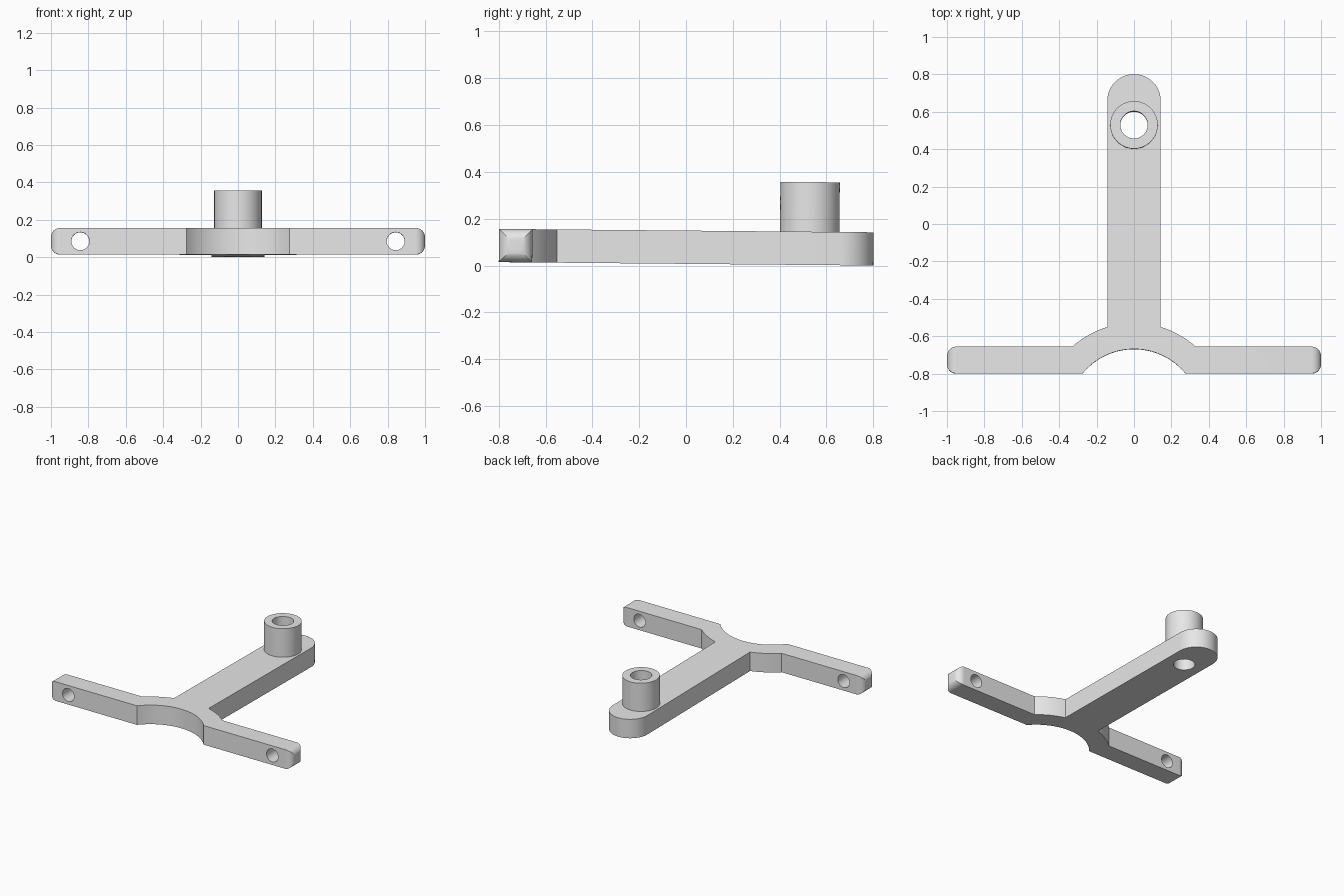
import bpy
import bmesh
from math import sin, cos, asin, acos, radians, degrees, pi
from mathutils import Matrix, Vector

if "Cube" in bpy.data.objects:
    bpy.data.objects.remove(bpy.data.objects["Cube"])

THICK = 0.142      # plate thickness
FRONT = -0.80      # front face of the cross arms
BACK = -0.657      # back face of the cross arms
STEM = 0.143       # half width of the stem
CORNER = 0.05      # rounding of the arm tips
ARC_Y = -1.026     # centre of the curved saddle
INNER, OUTER = 0.356, 0.495
BOSS_Y = 0.527

grey = bpy.data.materials.new("light grey")
grey.use_nodes = True
grey.diffuse_color = (0.8, 0.8, 0.8, 1)
grey.node_tree.nodes["Principled BSDF"].inputs["Base Color"].default_value = (0.8, 0.8, 0.8, 1)


def arc(cx, cy, r, start, end, steps=12):
    angles = [radians(start + (end - start) * i / steps) for i in range(steps + 1)]
    return [(cx + r * cos(a), cy + r * sin(a)) for a in angles]


def make_object(name, bm):
    bmesh.ops.recalc_face_normals(bm, faces=bm.faces)
    mesh = bpy.data.meshes.new(name)
    bm.to_mesh(mesh)
    bm.free()
    mesh.materials.append(grey)
    obj = bpy.data.objects.new(name, mesh)
    bpy.context.collection.objects.link(obj)
    return obj


def extrude(name, points, direction):
    bm = bmesh.new()
    face = bm.faces.new([bm.verts.new(p) for p in points])
    new = bmesh.ops.extrude_face_region(bm, geom=[face], use_keep_orig=True)["geom"]
    verts = [v for v in new if isinstance(v, bmesh.types.BMVert)]
    bmesh.ops.translate(bm, verts=verts, vec=Vector(direction))
    return make_object(name, bm)


def cylinder(name, radius, depth, location, along_y=False):
    bm = bmesh.new()
    turn = Matrix.Rotation(pi / 2 if along_y else 0, 4, "X")
    bmesh.ops.create_cone(bm, cap_ends=True, segments=64, radius1=radius, radius2=radius,
                          depth=depth, matrix=Matrix.Translation(location) @ turn)
    return make_object(name, bm)


def combine(target, tool, operation):
    mod = target.modifiers.new(operation.lower(), "BOOLEAN")
    mod.operation, mod.object, mod.solver = operation, tool, "EXACT"
    bpy.context.view_layer.objects.active = target
    bpy.ops.object.modifier_apply(modifier=mod.name)
    bpy.data.objects.remove(tool)


# Plan outline: saddle, arm tip, outer saddle, rounded stem end
half = arc(0, ARC_Y, INNER, 90, degrees(asin((FRONT - ARC_Y) / INNER)), 24)
half += arc(1 - CORNER, FRONT + CORNER, CORNER, -90, 0)
half += arc(1 - CORNER, BACK - CORNER, CORNER, 0, 90)
half += arc(0, ARC_Y, OUTER, degrees(asin((BACK - ARC_Y) / OUTER)), degrees(acos(STEM / OUTER)))
half += arc(0, 0.8 - STEM, STEM, 0, 90, 24)
outline = half + [(-x, y) for x, y in reversed(half[1:-1])]
bracket = extrude("bracket", [(x, y, 0) for x, y in outline], (0, 0, THICK))

# Arm tips rounded from the front as well
tip = arc(1 - CORNER, CORNER, CORNER, -90, 0)
tip += arc(1 - CORNER, THICK - CORNER, CORNER, 0, 90)
profile = tip + [(-x, z) for x, z in reversed(tip)]
combine(bracket, extrude("tip_profile", [(x, -1, z) for x, z in profile], (0, 2, 0)), "INTERSECT")

# Raised boss with its through bore
combine(bracket, cylinder("boss", 0.127, 0.30, (0, BOSS_Y, 0.204)), "UNION")
combine(bracket, cylinder("bore", 0.073, 1, (0, BOSS_Y, 0.2)), "DIFFERENCE")

# Mounting holes through the cross arms
for side in (-1, 1):
    combine(bracket, cylinder("arm_hole", 0.048, 0.4, (side * 0.843, -0.73, THICK / 2), True), "DIFFERENCE")

# Slight backward tilt, resting on the stem end
tilt = Matrix.Rotation(radians(-0.52), 4, "X")
bracket.data.transform(tilt)
lowest = min(v.co.z for v in bracket.data.vertices)
bracket.data.transform(Matrix.Translation((0, 0, -lowest)))

bpy.ops.object.select_all(action="DESELECT")
bracket.select_set(True)
bpy.context.view_layer.objects.active = bracket
bpy.ops.object.shade_smooth_by_angle(angle=radians(25))
